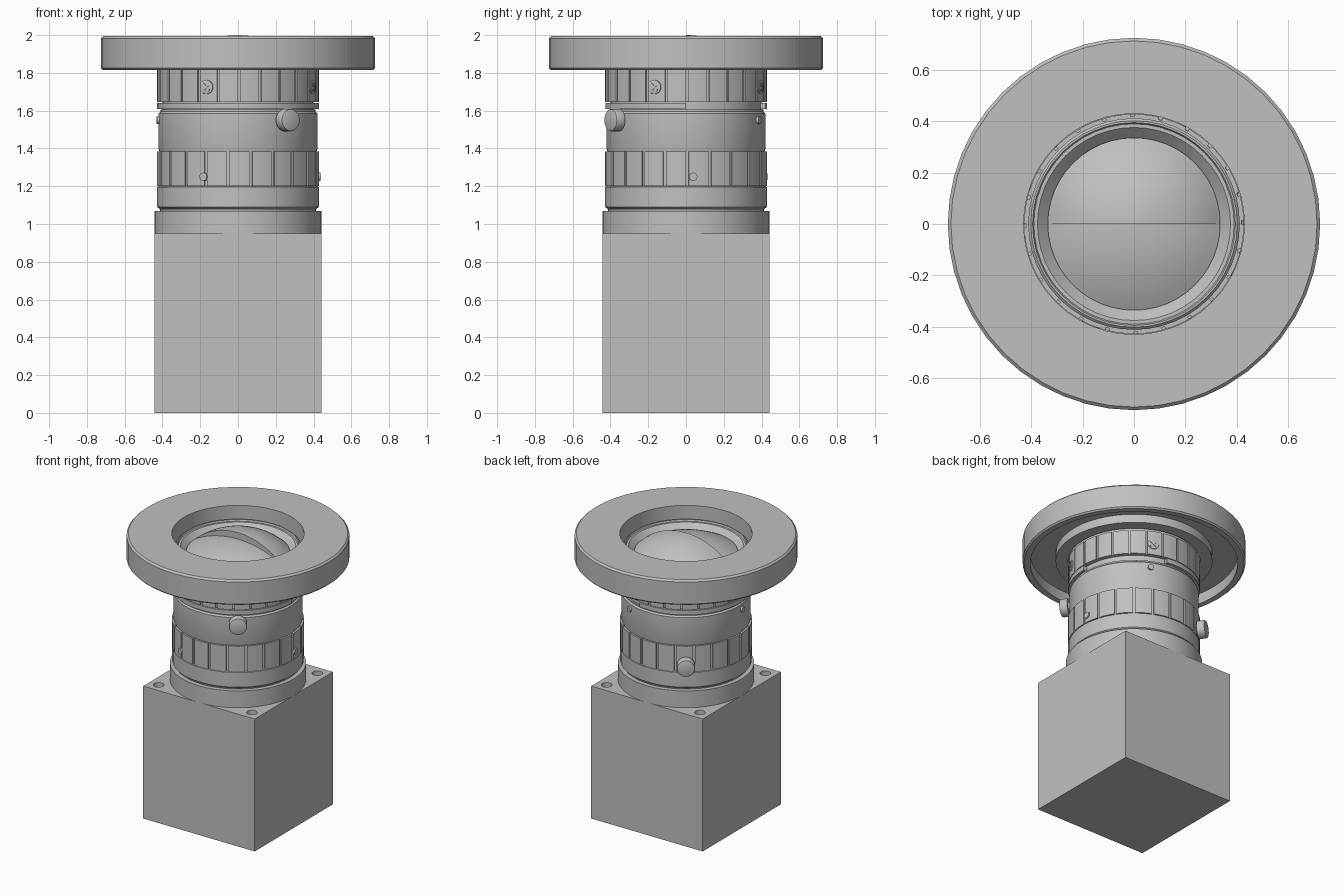
import bpy, bmesh, math
from mathutils import Matrix, Vector

cube = bpy.data.objects.get("Cube")
if cube:
    bpy.data.objects.remove(cube, do_unlink=True)

gray = bpy.data.materials.new("plain gray")
gray.use_nodes = True
COLOR = (0.53, 0.53, 0.53, 1)
gray.diffuse_color = COLOR
gray.node_tree.nodes["Principled BSDF"].inputs["Base Color"].default_value = COLOR


def finish(bm, name, smooth=True):
    bmesh.ops.remove_doubles(bm, verts=bm.verts, dist=1e-5)
    bmesh.ops.recalc_face_normals(bm, faces=bm.faces)
    mesh = bpy.data.meshes.new(name)
    bm.to_mesh(mesh)
    bm.free()
    obj = bpy.data.objects.new(name, mesh)
    bpy.context.collection.objects.link(obj)
    mesh.materials.append(gray)
    bpy.ops.object.select_all(action="DESELECT")
    obj.select_set(True)
    bpy.context.view_layer.objects.active = obj
    if smooth:
        bpy.ops.object.shade_smooth_by_angle(angle=math.radians(25))
    return obj


def lathe(name, profile, steps=48, start=0, sweep=360):
    """Turn a closed (radius, height) outline about z; cap partial sweeps."""
    bm = bmesh.new()
    full = sweep == 360
    rows = []
    for i in range(steps if full else steps + 1):
        a = math.radians(start + sweep * i / steps)
        rows.append([bm.verts.new((r * math.cos(a), r * math.sin(a), z)) for r, z in profile])
    n = len(profile)
    for i in range(steps):
        p, q = rows[i], rows[(i + 1) % len(rows)]
        for j in range(n):
            k = (j + 1) % n
            if profile[j][0] or profile[k][0]:
                bm.faces.new((p[j], q[j], q[k], p[k]))
    if not full:
        bm.faces.new(rows[0])
        bm.faces.new(rows[-1])
    return finish(bm, name)


def grip_ring(name, z0, z1, outer, inner, panels):
    """Ring of raised panels with narrow vertical grooves between them."""
    bm = bmesh.new()
    outline = []
    for i in range(panels):
        for t, r in ((0, inner), (0.12, inner), (0.12, outer), (0.41, outer),
                     (0.7, outer), (1, outer)):
            a = math.tau * (i + t) / panels
            outline.append((r * math.cos(a), r * math.sin(a)))
    low = [bm.verts.new((x, y, z0)) for x, y in outline]
    top = [bm.verts.new((x, y, z1)) for x, y in outline]
    bm.faces.new(low)
    bm.faces.new(top)
    for i in range(len(low)):
        j = (i + 1) % len(low)
        bm.faces.new((low[i], low[j], top[j], top[i]))
    return finish(bm, name)


def radial_pin(name, angle, z, r0, r1, radius, bevel=0.0, cross=False):
    """Cylinder pointing outward from the lens axis, optionally cross-headed."""
    bm = bmesh.new()
    bmesh.ops.create_cone(bm, cap_ends=True, segments=20, radius1=radius,
                          radius2=radius, depth=r1 - r0)
    if bevel:
        rim = [e for e in bm.edges if all(v.co.z > 0 for v in e.verts)]
        bmesh.ops.bevel(bm, geom=rim, offset=bevel, segments=2, affect="EDGES", profile=0.5)
    if cross:
        for turn in (45, 135):
            m = (Matrix.Rotation(math.radians(turn), 4, "Z")
                 @ Matrix.Translation((0, 0, (r1 - r0) / 2))
                 @ Matrix.Diagonal((radius * 1.4, radius * 0.3, 0.008, 1)))
            bmesh.ops.create_cube(bm, size=1, matrix=m)
    a = math.radians(angle)
    out = Vector((math.cos(a), math.sin(a), 0))
    spin = out.to_track_quat("Z", "Y").to_matrix().to_4x4()
    bm.transform(Matrix.Translation(out * (r0 + r1) / 2 + Vector((0, 0, z))) @ spin)
    return finish(bm, name)


# Camera housing with four screw holes in its top
bm = bmesh.new()
bmesh.ops.create_cube(bm, size=1, matrix=Matrix.Translation((0, 0, 0.475))
                      @ Matrix.Diagonal((0.885, 0.885, 0.95, 1)))
housing = finish(bm, "camera_housing", False)
bm = bmesh.new()
for sx in (-1, 1):
    for sy in (-1, 1):
        bmesh.ops.create_cone(bm, cap_ends=True, segments=20, radius1=0.035, radius2=0.035,
                              depth=0.2, matrix=Matrix.Translation((sx * 0.37, sy * 0.37, 0.95)))
cutter = finish(bm, "hole_cutter", False)
cutter.hide_render = True
cut = housing.modifiers.new("holes", "BOOLEAN")
cut.operation = "DIFFERENCE"
cut.solver = "EXACT"
cut.object = cutter
bpy.context.view_layer.objects.active = housing
bpy.ops.object.modifier_apply(modifier="holes")
bpy.data.objects.remove(cutter, do_unlink=True)

# Mount collar and lens barrel
lathe("mount_collar", [(0, 0.94), (0.443, 0.94), (0.443, 1.07), (0, 1.07)])
lathe("lens_base", [(0, 1.06), (0.41, 1.06), (0.415, 1.08), (0.428, 1.09),
                    (0.428, 1.195), (0.42, 1.2), (0, 1.2)])
grip_ring("lower_grip_ring", 1.2, 1.385, 0.43, 0.42, 22)
lathe("lens_body", [(0, 1.38), (0.415, 1.38), (0.42, 1.395), (0.42, 1.585),
                    (0.41, 1.595), (0.41, 1.605), (0, 1.605)])
lathe("stop_collar_core", [(0, 1.6), (0.4, 1.6), (0.4, 1.65), (0, 1.65)])
lathe("stop_collar", [(0.38, 1.608), (0.428, 1.608), (0.428, 1.64), (0.38, 1.64)], 36, 80, 280)
grip_ring("upper_grip_ring", 1.645, 1.82, 0.428, 0.418, 24)

# Front rim of the lens, funnelling down to the glass
lathe("lens_rim", [(0, 1.8), (0.412, 1.8), (0.412, 1.9), (0.402, 1.91), (0.395, 1.91),
                   (0.39, 1.9), (0.376, 1.9), (0.336, 1.86), (0, 1.86)])


# Domed glass in two halves, the rear one higher
def half_dome(name, start, sag):
    radius, base = 0.336, 1.868
    big = (radius ** 2 + sag ** 2) / (2 * sag)
    arc = [(radius * i / 10, base + sag - big + math.sqrt(big ** 2 - (radius * i / 10) ** 2))
           for i in range(10, -1, -1)]
    lathe(name, [(0, 1.85), (radius, 1.85)] + arc, 24, start, 180)


half_dome("rear_glass", 0, 0.132)
half_dome("front_glass", 180, 0.085)

# Ring light, hollow underneath with a central boss
lathe("ring_light", [(0.43, 1.83), (0.51, 1.83), (0.51, 1.89), (0.675, 1.89), (0.675, 1.815),
                     (0.715, 1.815), (0.725, 1.825), (0.725, 1.983), (0.713, 1.995),
                     (0.43, 1.995)])

# Locking thumbscrews and small set screws
for name, angle, z in (("upper", -55, 1.55), ("lower", 125, 1.25)):
    radial_pin(name + "_thumbscrew_stem", angle, z, 0.38, 0.45, 0.035)
    radial_pin(name + "_thumbscrew", angle, z, 0.435, 0.49, 0.06, 0.01)
for i in (1, 2):
    radial_pin("upper_set_screw", -55 + 120 * i, 1.55, 0.38, 0.432, 0.02)
    radial_pin("lower_set_screw", 125 + 120 * i, 1.25, 0.38, 0.438, 0.022)
for i in range(4):
    radial_pin("cross_head_screw", -113 + 90 * i, 1.725, 0.38, 0.432, 0.038, 0.004, True)
